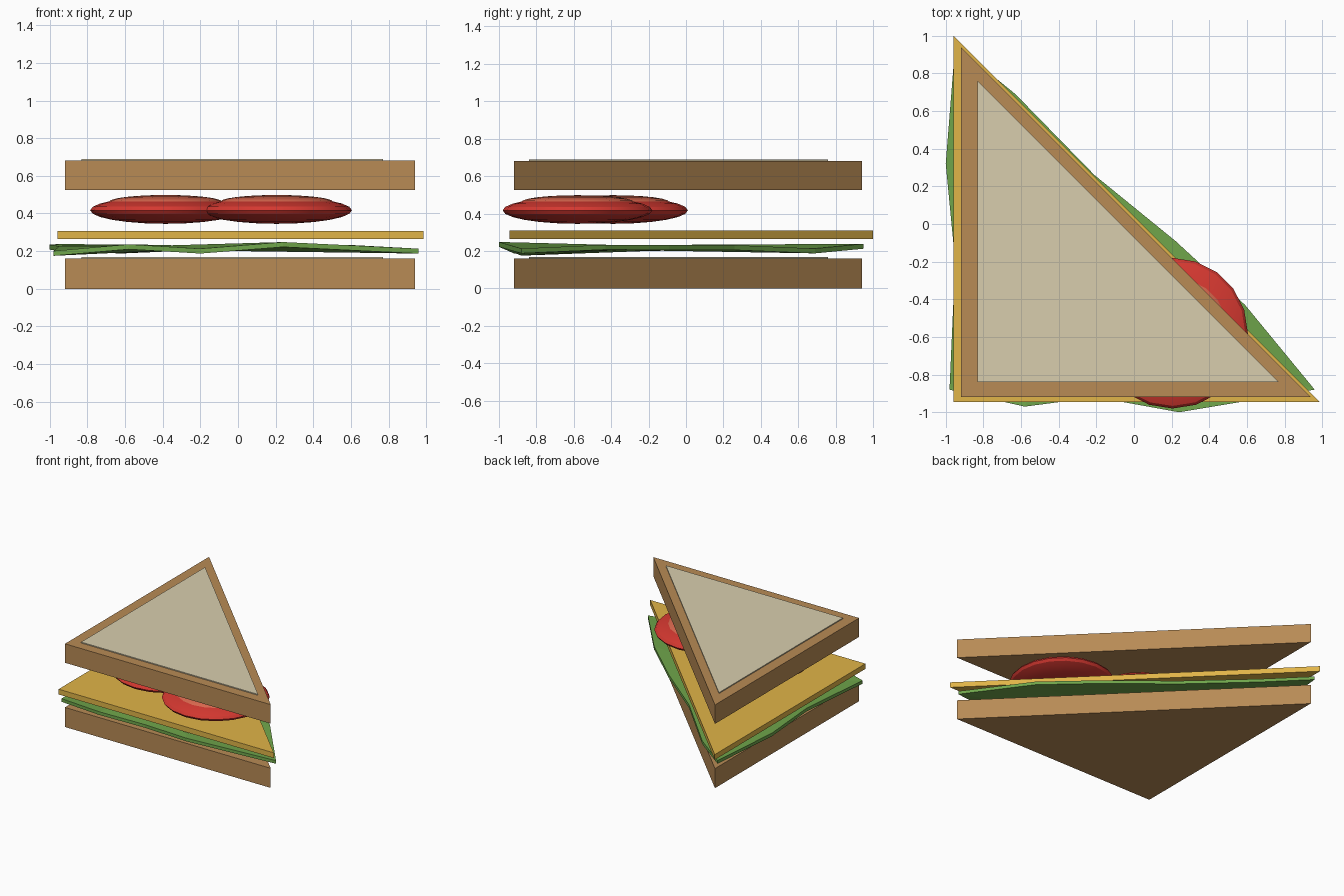
import bpy
import bmesh
from mathutils import Vector

cube = bpy.data.objects.get("Cube")
if cube:
    bpy.data.objects.remove(cube, do_unlink=True)


def material(name, rgb):
    mat = bpy.data.materials.new(name)
    mat.use_nodes = True
    color = (*rgb, 1.0)
    mat.diffuse_color = color
    bsdf = mat.node_tree.nodes["Principled BSDF"]
    bsdf.inputs["Base Color"].default_value = color
    bsdf.inputs["Roughness"].default_value = 0.8
    return mat


CRUST = material("crust brown", (0.48, 0.258, 0.091))
CRUMB = material("crumb cream", (0.69, 0.617, 0.423))
CHEESE = material("cheese yellow", (0.75, 0.46, 0.065))
LETTUCE = material("lettuce green", (0.16, 0.38, 0.07))
TOMATO = material("tomato red", (0.67, 0.04, 0.03))
PULP = material("tomato pulp", (0.68, 0.135, 0.075))


def slab(name, rim, thickness, mat, hub=None):
    """Solid sheet: a rim of points, filled flat or as a fan, pushed upward."""
    bm = bmesh.new()
    verts = [bm.verts.new(p) for p in rim]
    if hub:
        centre = bm.verts.new(hub)
        for a, b in zip(verts, verts[1:] + verts[:1]):
            bm.faces.new((a, b, centre))
    else:
        bm.faces.new(verts)
    top = bmesh.ops.extrude_face_region(bm, geom=bm.faces[:], use_keep_orig=True)
    moved = [v for v in top["geom"] if isinstance(v, bmesh.types.BMVert)]
    bmesh.ops.translate(bm, verts=moved, vec=Vector((0, 0, thickness)))
    bmesh.ops.recalc_face_normals(bm, faces=bm.faces[:])
    mesh = bpy.data.meshes.new(name)
    bm.to_mesh(mesh)
    bm.free()
    mesh.materials.append(mat)
    obj = bpy.data.objects.new(name, mesh)
    bpy.context.collection.objects.link(obj)
    return obj


def triangle(x, y, leg, z):
    """Right-angled corner at (x, y) with equal legs along +x and +y."""
    return [(x, y, z), (x + leg, y, z), (x, y + leg, z)]


def ellipsoid(name, centre, radius, half_height, mat):
    bpy.ops.mesh.primitive_uv_sphere_add(segments=20, ring_count=12, radius=1, location=centre)
    obj = bpy.context.object
    obj.name = name
    obj.scale = (radius, radius, half_height)
    bpy.ops.object.transform_apply(location=False, rotation=False, scale=True)
    bpy.ops.object.shade_smooth_by_angle()
    obj.data.materials.append(mat)


# Two bread slices, each with a crumb panel on its upper side
for side, base, height in (("bottom", 0.0, 0.16), ("top", 0.525, 0.155)):
    slab(side + "_bread", triangle(-0.92, -0.92, 1.86, base), height, CRUST)
    slab(side + "_crumb", triangle(-0.83, -0.84, 1.6, base + height), 0.008, CRUMB)

# Wavy lettuce leaf
leaf_rim = [
    (-0.98, -0.88, 0.175), (-0.58, -0.97, 0.21), (-0.2, -0.92, 0.187),
    (0.24, -1.0, 0.222), (0.96, -0.88, 0.187), (0.59, -0.43, 0.207),
    (0.22, -0.09, 0.205), (-0.21, 0.26, 0.205), (-0.63, 0.69, 0.187),
    (-0.95, 0.95, 0.212), (-1.0, 0.32, 0.208), (-0.95, -0.2, 0.2),
]
slab("lettuce_leaf", leaf_rim, 0.026, LETTUCE, hub=(-0.35, -0.35, 0.205))

# Cheese slice
slab("cheese_slice", triangle(-0.96, -0.945, 1.945, 0.265), 0.043, CHEESE)

# Overlapping tomato slices with a paler raised centre
for label, x, y in (("right", -0.385, -0.39), ("left", 0.205, -0.58)):
    ellipsoid(label + "_tomato", (x, y, 0.417), 0.4, 0.072, TOMATO)
    ellipsoid(label + "_tomato_pulp", (x, y, 0.462), 0.3, 0.036, PULP)
